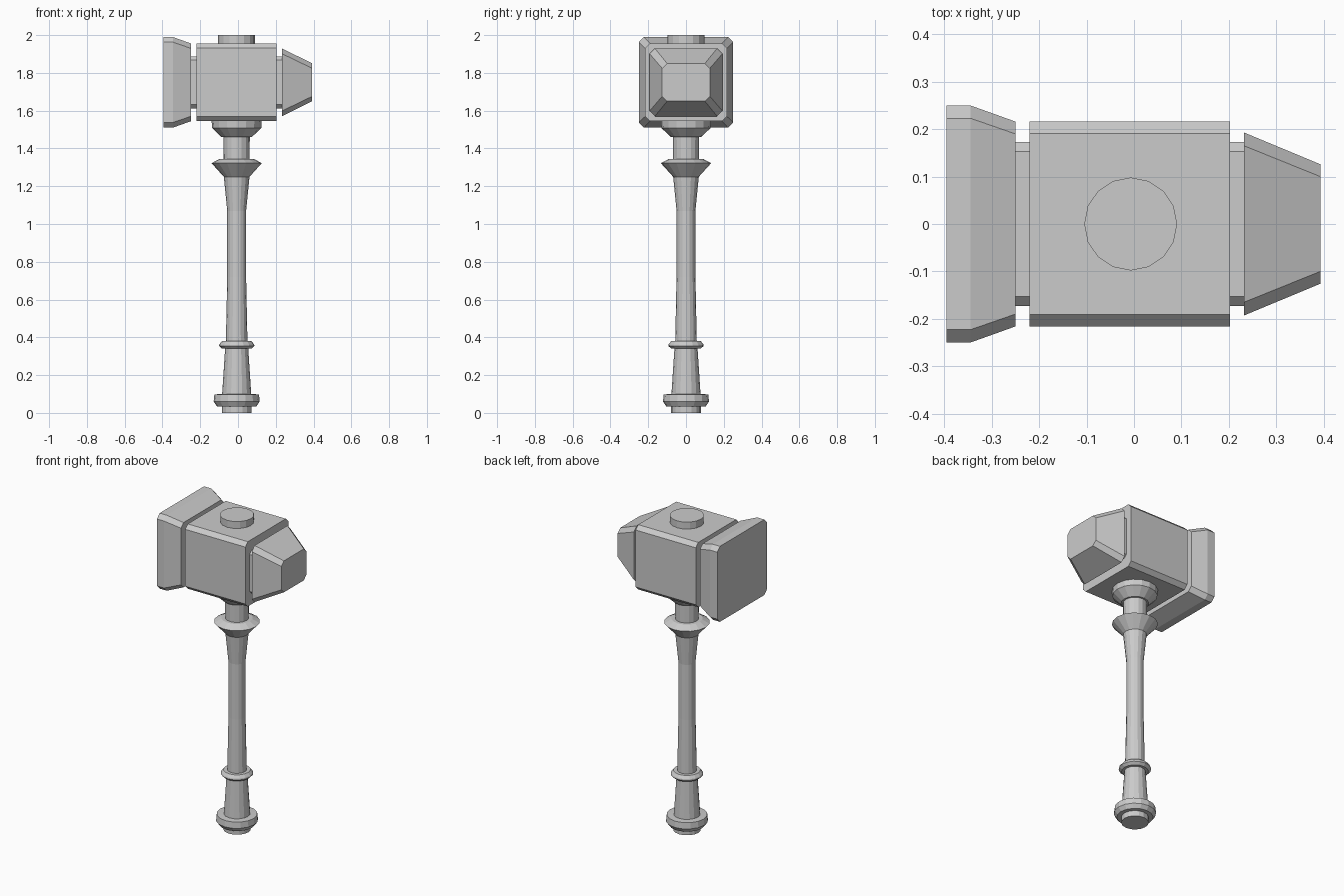
import bpy, bmesh, math

if "Cube" in bpy.data.objects:
    bpy.data.objects.remove(bpy.data.objects["Cube"])

HEAD_Z = 1.75


def finish(name, bm):
    bmesh.ops.recalc_face_normals(bm, faces=bm.faces)
    mesh = bpy.data.meshes.new(name)
    bm.to_mesh(mesh)
    bm.free()
    obj = bpy.data.objects.new(name, mesh)
    bpy.context.collection.objects.link(obj)
    return obj


def skin(name, rings):
    """Join equal-sized rings of points with quads and cap both ends."""
    bm = bmesh.new()
    rings = [[bm.verts.new(p) for p in ring] for ring in rings]
    n = len(rings[0])
    for a, b in zip(rings, rings[1:]):
        for i in range(n):
            j = (i + 1) % n
            bm.faces.new((a[i], a[j], b[j], b[i]))
    bm.faces.new(rings[0])
    bm.faces.new(rings[-1])
    return finish(name, bm)


def head_part(name, sections):
    """Chamfered rectangles along x: (x, half y, half z, chamfer)."""
    rings = []
    for x, hy, hz, c in sections:
        ring = []
        for sy, sz in ((1, 1), (-1, 1), (-1, -1), (1, -1)):
            pair = [(x, sy * hy, HEAD_Z + sz * (hz - c)),
                    (x, sy * (hy - c), HEAD_Z + sz * hz)]
            ring += pair if sy * sz > 0 else pair[::-1]
        rings.append(ring)
    return skin(name, rings)


def turned(name, profile, sides=16, cx=-0.007):
    """Revolved profile of (radius, z)."""
    angles = [2 * math.pi * i / sides for i in range(sides)]
    return skin(name, [[(cx + r * math.cos(a), r * math.sin(a), z) for a in angles]
                       for r, z in profile])


# Hammer head
head_part("striking_face", [(-0.395, 0.25, 0.24, 0.027), (-0.345, 0.25, 0.24, 0.027),
                            (-0.25, 0.216, 0.206, 0.026)])
head_part("head_block", [(-0.22, 0.216, 0.206, 0.025), (0.203, 0.216, 0.206, 0.025)])
head_part("head_core", [(-0.26, 0.173, 0.138, 0.02), (0.24, 0.173, 0.138, 0.02)])
head_part("tapered_peen", [(0.232, 0.193, 0.18, 0.028), (0.393, 0.126, 0.10, 0.026)])

# Handle parts
turned("pommel_cap", [(0.079, 0), (0.079, 0.05)])
turned("pommel_ring", [(0.105, 0.035), (0.122, 0.06), (0.118, 0.098), (0.075, 0.1)])
turned("shaft", [(0.079, 0.05), (0.077, 0.1), (0.06, 0.36), (0.057, 0.38),
                 (0.05, 0.72), (0.05, 1.07), (0.068, 1.25), (0.07, 1.56)])
turned("grip_ring", [(0.078, 0.34), (0.094, 0.355), (0.092, 0.363), (0.078, 0.38)])
turned("upper_collar", [(0.068, 1.25), (0.133, 1.322), (0.09, 1.345), (0.07, 1.345)])
turned("head_socket", [(0.08, 1.46), (0.13, 1.508), (0.133, 1.55)])
turned("top_cap", [(0.098, 1.94), (0.098, 2.0)])
